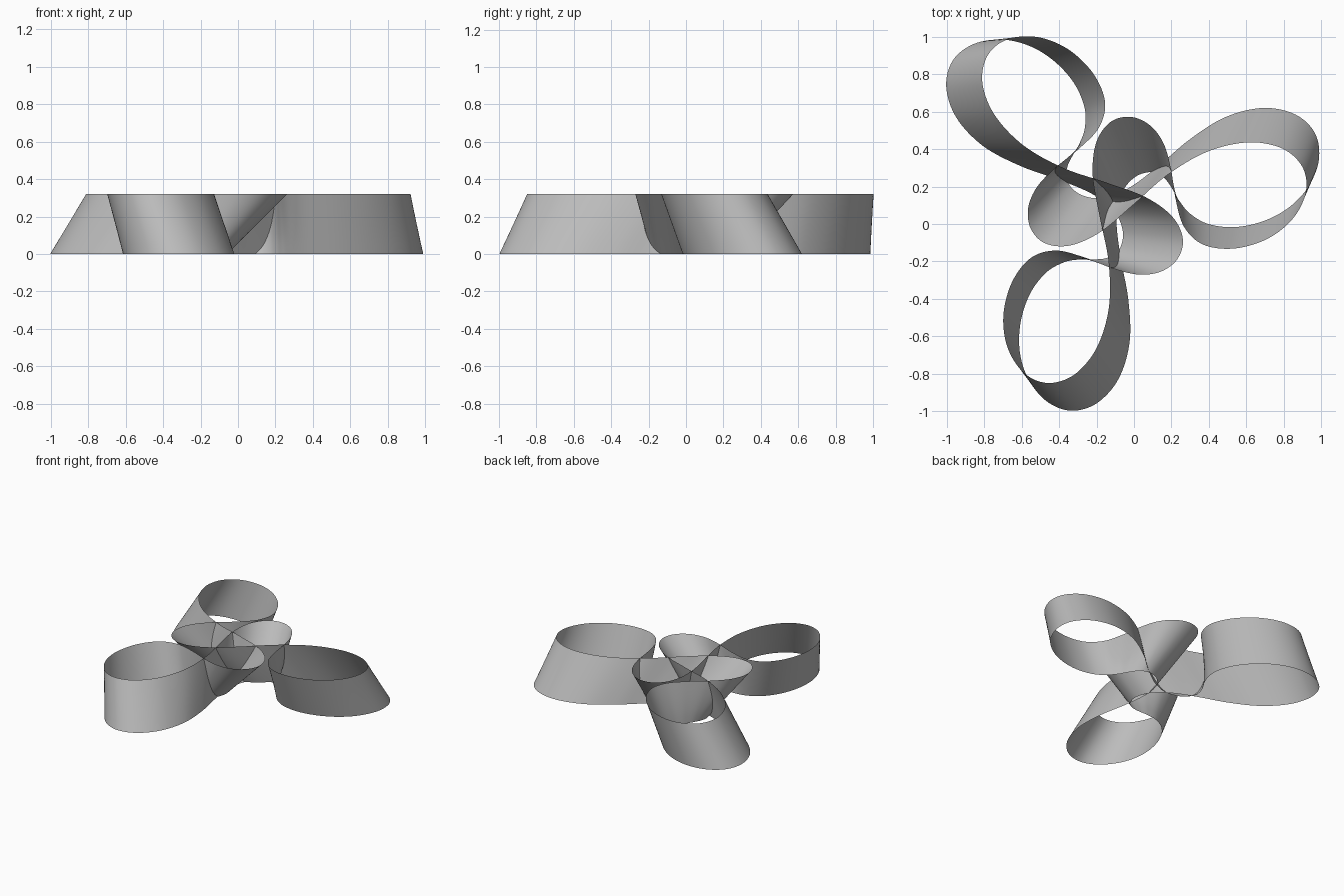
import bpy
import bmesh
import math
from mathutils import Vector, Matrix

default_cube = bpy.data.objects.get("Cube")
if default_cube:
    bpy.data.objects.remove(default_cube, do_unlink=True)

HEIGHT = 0.32
CENTRE = Vector((-0.113, 0.12))
STEPS = 8     # samples between neighbouring guide points
ROWS = 6      # strips across the ribbon width

# One third of the ribbon: lower edge x, y and upper edge x, y in hundredths.
# The path runs inward, round a small inner petal, then round a large lobe.
GUIDE = [
    (-81, 41, -59, 42), (-60, 30.5, -38, 29), (-40, 24, -15, 22.5),
    (-20, 15.5, 7, 15), (-10, 6, 20, 4), (-6, -4, 27, -8),
    (-7, -12, 23, -19), (-11, -16.5, 14, -25.5), (-16, -18.5, 2, -27.5),
    (-22, -19, -12, -23.5), (-29, -19, -27, -18), (-37, -20.5, -42, -13.5),
    (-47, -25.5, -55, -17.5), (-56, -37, -65, -30), (-60.5, -53, -70, -48),
    (-61, -68, -68.5, -62), (-57, -82, -63, -75), (-47, -95, -54, -83),
    (-34, -100, -43, -84.5), (-20, -96, -31, -80), (-8, -83, -19, -66),
]


def make_material(name, rgb):
    material = bpy.data.materials.new(name)
    material.use_nodes = True
    colour = (*rgb, 1.0)
    material.diffuse_color = colour
    shader = next(n for n in material.node_tree.nodes if n.type == "BSDF_PRINCIPLED")
    shader.inputs["Base Color"].default_value = colour
    return material


def closed_edge(offset):
    """Repeat the guide three times about the centre for one ribbon edge."""
    points = []
    for turn in range(3):
        spin = Matrix.Rotation(turn * math.tau / 3, 2)
        for guide in GUIDE:
            point = Vector(guide[offset:offset + 2]) / 100
            points.append(CENTRE + spin @ (point - CENTRE))
    return points


def smooth_loop(points):
    """Sample a closed Catmull-Rom curve through the points."""
    samples = []
    count = len(points)
    for i in range(count):
        a, b, c, d = (points[(i + k) % count] for k in (-1, 0, 1, 2))
        for step in range(STEPS):
            t = step / STEPS
            samples.append(b + 0.5 * t * ((c - a)
                           + t * (2 * a - 5 * b + 4 * c - d)
                           + t * t * (3 * (b - c) + d - a)))
    return samples


def relax(points, passes=2):
    """Even out small wobbles in a closed loop of guide points."""
    for _ in range(passes):
        count = len(points)
        fair = []
        for i in range(count):
            near = points[i - 1] + points[(i + 1) % count]
            far = points[i - 2] + points[(i + 2) % count]
            fair.append((10 * points[i] + 4 * near - far) / 16)
        points = fair
    return points


def build_ribbon(name, material):
    lower = smooth_loop(relax(closed_edge(0)))
    upper = smooth_loop(relax(closed_edge(2)))
    bm = bmesh.new()
    # Straight rulings join the lower edge to the upper edge
    rulings = []
    for low, high in zip(lower, upper):
        start, end = low.to_3d(), high.to_3d()
        end.z = HEIGHT
        rulings.append([bm.verts.new(start.lerp(end, row / ROWS))
                        for row in range(ROWS + 1)])
    for i, ruling in enumerate(rulings):
        following = rulings[(i + 1) % len(rulings)]
        for row in range(ROWS):
            face = bm.faces.new((ruling[row], following[row],
                                 following[row + 1], ruling[row + 1]))
            face.smooth = True
    mesh = bpy.data.meshes.new(name)
    bm.to_mesh(mesh)
    bm.free()
    mesh.materials.append(material)
    ribbon = bpy.data.objects.new(name, mesh)
    bpy.context.collection.objects.link(ribbon)
    return ribbon


# Single looping ribbon with three large lobes and three inner petals
grey = make_material("mid_grey", (0.5, 0.5, 0.5))
build_ribbon("looped_ribbon", grey)
